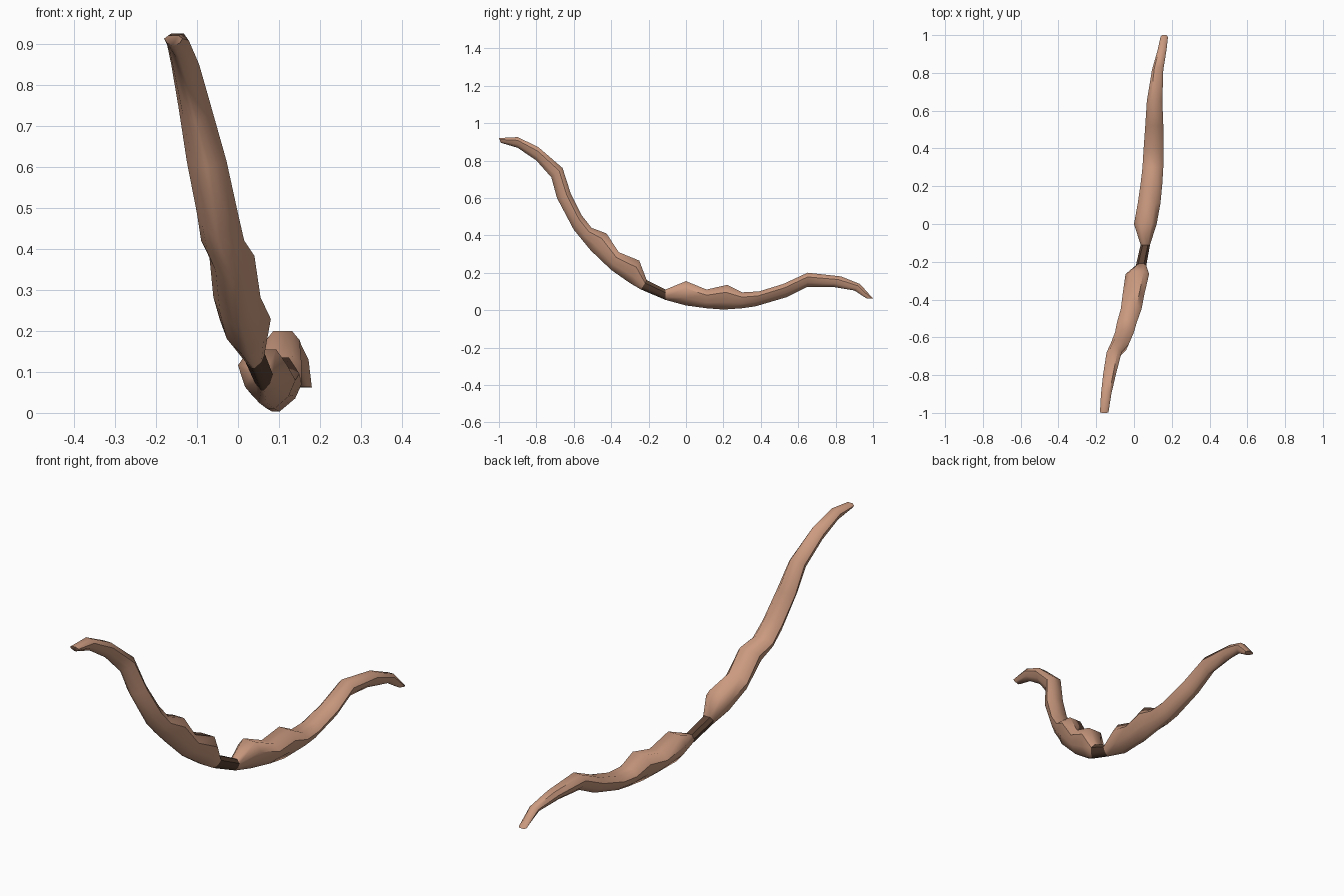
import bpy, bmesh

if "Cube" in bpy.data.objects:
    bpy.data.objects.remove(bpy.data.objects["Cube"])

# Stations along the bow: outer edge (y, z), inner edge (y, z), left x, right x
STATIONS = [
    (-.99, .895, -1.0, .92, -.18, -.135),
    (-.90, .868, -.90, .925, -.175, -.12),
    (-.80, .80, -.79, .872, -.163, -.095),
    (-.72, .71, -.66, .76, -.145, -.065),
    (-.69, .60, -.615, .62, -.125, -.028),
    (-.60, .43, -.56, .51, -.10, .0),
    (-.555, .375, -.505, .44, -.09, .015),
    (-.51, .32, -.425, .41, -.07, .04),
    (-.40, .215, -.36, .31, -.06, .055),
    (-.30, .145, -.25, .265, -.045, .08),
    (-.24, .11, -.21, .16, .01, .065),
    (-.11, .055, -.11, .11, .035, .085),
    (.0, .025, .0, .155, .0, .12),
    (.11, .01, .11, .11, .02, .14),
    (.20, .003, .22, .135, .035, .15),
    (.30, .01, .30, .095, .045, .155),
    (.37, .02, .39, .10, .05, .155),
    (.54, .07, .52, .14, .06, .155),
    (.65, .125, .65, .20, .068, .15),
    (.78, .125, .83, .18, .095, .155),
    (.90, .105, .93, .14, .125, .172),
    (.965, .063, 1.0, .062, .14, .18),
]

# Cross-section: (side -1..1, height from outer keel 0 to inner face 1)
SECTION = [(.15, 0), (.72, .3), (1, .7), (.55, 1), (-.55, 1), (-1, .7), (-.72, .3), (-.15, 0)]


def material(name, rgb):
    m = bpy.data.materials.new(name)
    m.diffuse_color = (*rgb, 1)
    m.use_nodes = True
    m.node_tree.nodes["Principled BSDF"].inputs["Base Color"].default_value = m.diffuse_color
    return m


def loft(name, stations, mat):
    bm = bmesh.new()
    rings = []
    for yo, zo, yi, zi, xl, xr in stations:
        c, w = (xl + xr) / 2, (xr - xl) / 2
        rings.append([bm.verts.new((c + w * s, yo + (yi - yo) * t, zo + (zi - zo) * t))
                      for s, t in SECTION])
    n = len(SECTION)
    for a, b in zip(rings, rings[1:]):
        for i in range(n):
            j = (i + 1) % n
            bm.faces.new((a[i], a[j], b[j], b[i]))
    bm.faces.new(rings[0])
    bm.faces.new(rings[-1])
    bmesh.ops.recalc_face_normals(bm, faces=bm.faces)
    me = bpy.data.meshes.new(name)
    bm.to_mesh(me)
    bm.free()
    me.materials.append(mat)
    ob = bpy.data.objects.new(name, me)
    bpy.context.collection.objects.link(ob)
    bpy.ops.object.select_all(action='DESELECT')
    ob.select_set(True)
    bpy.context.view_layer.objects.active = ob
    bpy.ops.object.shade_smooth_by_angle(angle=0.9)
    return ob


wood = material("light wood", (.60, .325, .215))
leather = material("dark leather", (.10, .052, .032))

# Raised limb, wrapped grip and low limb
loft("upper_limb", STATIONS[:11], wood)
loft("grip", STATIONS[10:12], leather)
loft("lower_limb", STATIONS[11:], wood)
